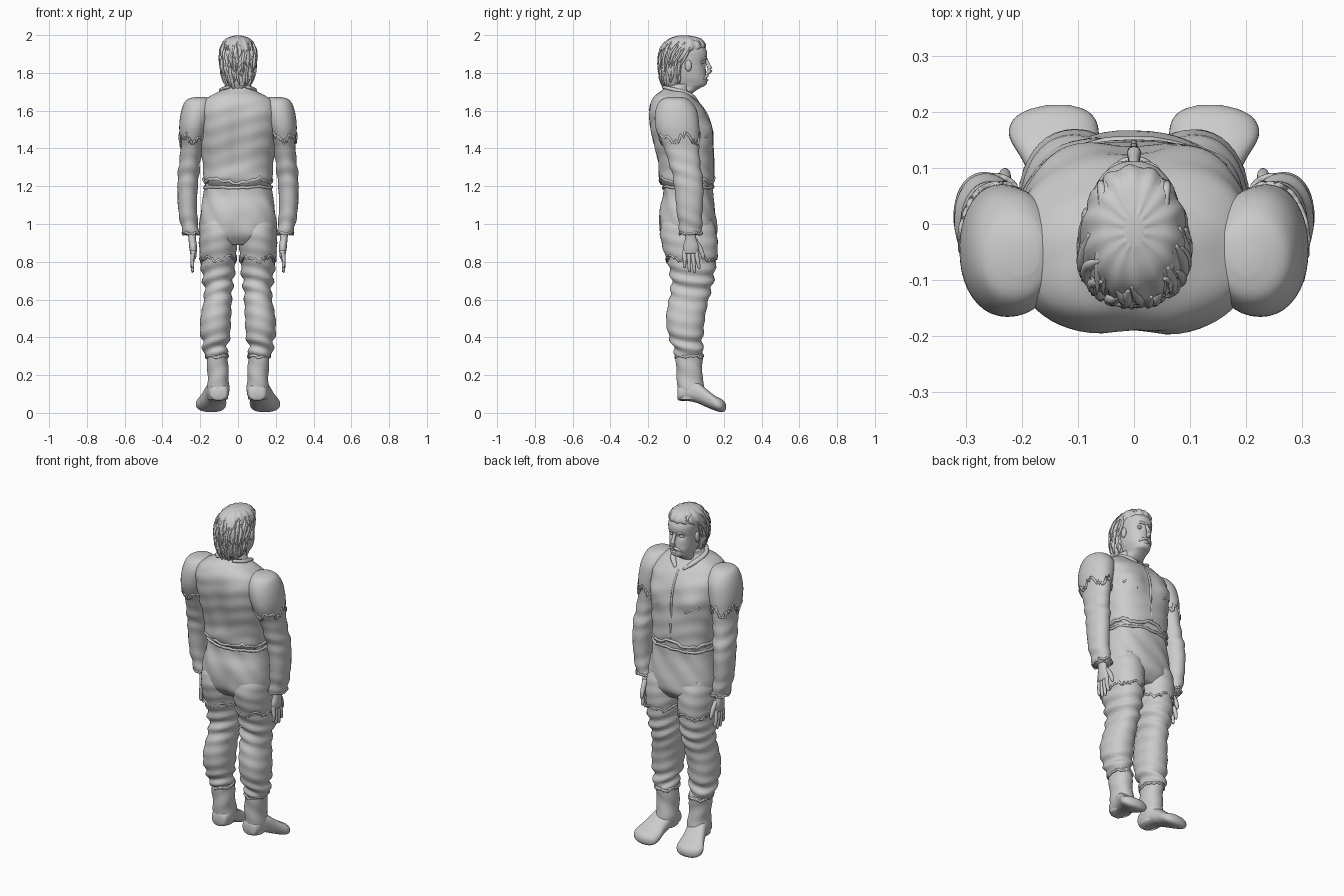
import bpy, bmesh, math, random
from math import sin, cos, pi, exp
from mathutils import Vector

random.seed(4)
if "Cube" in bpy.data.objects:
    bpy.data.objects.remove(bpy.data.objects["Cube"])

GREY = (.6, .6, .6, 1)
clay = bpy.data.materials.new("plain_grey")
clay.use_nodes = True
clay.diffuse_color = GREY
shader = clay.node_tree.nodes["Principled BSDF"]
shader.inputs["Base Color"].default_value = GREY
shader.inputs["Roughness"].default_value = .8


def bump(value, centre, width):
    return exp(-((value - centre) / width) ** 2)


def smooth_path(rows, steps):
    """Catmull-Rom interpolation through tuples of any length."""
    out = []
    for i in range(len(rows) - 1):
        a, b, c, d = (rows[max(0, min(len(rows) - 1, i + k))] for k in (-1, 0, 1, 2))
        for s in range(steps):
            t = s / steps
            out.append(tuple(.5 * (2*q + (r - p)*t + (2*p - 5*q + 4*r - u)*t*t
                                   + (3*q - p - 3*r + u)*t**3)
                             for p, q, r, u in zip(a, b, c, d)))
    return out + [rows[-1]]


def ring_point(row, angle, power=2.3, lift=0):
    """Point on one cross-section: (height, centre, half width, rear, front)."""
    h, cx, rx, y0, y1 = row
    e = 2 / power
    c, s = cos(angle), sin(angle)
    x = cx + (rx + lift) * math.copysign(abs(c) ** e, c)
    y = (y0 + y1) / 2 + ((y1 - y0) / 2 + lift) * math.copysign(abs(s) ** e, s)
    return Vector((x, y, h))


def on_surface(rows, z, angle, lift=0, power=2.3):
    """Point on a lofted surface at a given height."""
    rows = sorted(rows)
    z = max(rows[0][0], min(rows[-1][0], z))
    for a, b in zip(rows, rows[1:]):
        if z <= b[0]:
            t = (z - a[0]) / (b[0] - a[0])
            return ring_point(tuple(p + (q - p) * t for p, q in zip(a, b)), angle, power, lift)


def skin(bm, rings, closed=False):
    loops = [[bm.verts.new(p) for p in ring] for ring in rings]
    n = len(loops[0])
    pairs = list(zip(loops, loops[1:])) + ([(loops[-1], loops[0])] if closed else [])
    for a, b in pairs:
        for i in range(n):
            j = (i + 1) % n
            bm.faces.new((a[i], a[j], b[j], b[i]))
    if not closed:
        bm.faces.new(loops[0])
        bm.faces.new(loops[-1])


def finish(name, bm, side=1):
    for v in bm.verts:
        v.co.x *= side
    bmesh.ops.recalc_face_normals(bm, faces=bm.faces)
    mesh = bpy.data.meshes.new(name)
    bm.to_mesh(mesh)
    bm.free()
    mesh.shade_smooth()
    mesh.materials.append(clay)
    bpy.context.collection.objects.link(bpy.data.objects.new(name, mesh))


def loft(name, rows, power=2.3, shape=None, side=1, along_y=False, sides=40):
    bm = bmesh.new()
    rings = []
    for row in smooth_path(rows, 5):
        ring = []
        for k in range(sides):
            angle = 2 * pi * k / sides
            p = ring_point(row, angle, power, shape(angle, row[0]) if shape else 0)
            ring.append(Vector((p.x, p.z, p.y)) if along_y else p)
        rings.append(ring)
    skin(bm, rings)
    finish(name, bm, side)


def tubes(name, paths, side=1, closed=False, sides=8, flat=1):
    """Swept tubes; each path is a list of (x, y, z, radius)."""
    bm = bmesh.new()
    for path in paths:
        path = path if closed else smooth_path(path, 4)
        pts = [Vector(p[:3]) for p in path]
        rings = []
        for i, p in enumerate(pts):
            after = pts[(i + 1) % len(pts)] if closed else pts[min(i + 1, len(pts) - 1)]
            before = pts[i - 1] if closed or i else p
            q = (after - before).to_track_quat('Z', 'Y')
            r = path[i][3]
            rings.append([p + q @ Vector((r * cos(a), r * flat * sin(a), 0))
                          for a in (2 * pi * k / sides for k in range(sides))])
        skin(bm, rings, closed)
    finish(name, bm, side)


def band(name, rows, z, radius, wave, side=1, power=2.3):
    """Ragged hem running round a lofted part."""
    path = []
    for k in range(64):
        a = 2 * pi * k / 64
        dz = wave * (sin(5 * a) + random.uniform(-1, 1)) / 2
        path.append((*on_surface(rows, z + dz, a, 0, power), radius))
    tubes(name, [path], side, closed=True, sides=6)


def ball(name, centre, size, side=1):
    bm = bmesh.new()
    bmesh.ops.create_uvsphere(bm, u_segments=20, v_segments=12, radius=1)
    for v in bm.verts:
        v.co = Vector(centre) + Vector(a * b for a, b in zip(v.co, size))
    finish(name, bm, side)


# Torso in a short jacket
torso = [(1.2, 0, .17, -.12, .143), (1.24, 0, .182, -.145, .148), (1.32, 0, .187, -.15, .148),
         (1.42, 0, .2, -.175, .143), (1.5, 0, .208, -.193, .14), (1.58, 0, .212, -.2, .115),
         (1.64, 0, .195, -.19, .07), (1.68, 0, .145, -.165, .03), (1.71, 0, .085, -.125, .015),
         (1.74, 0, .065, -.1, .03)]


def torso_shape(a, z):
    spine = -.018 * bump(a, 1.5 * pi, .16) * bump(z, 1.45, .17)
    sternum = -.014 * bump(a, pi / 2, .16) * bump(z, 1.5, .07)
    chest = .012 * (bump(a, 1.05, .35) + bump(a, pi - 1.05, .35)) * bump(z, 1.48, .06)
    return spine + sternum + chest + .002 * sin(70 * z + 3 * sin(2 * a))


loft("jacket_torso", torso, 2.5, torso_shape, sides=64)
band("jacket_hem", torso, 1.23, .009, .018, power=2.5)
placket = [(*on_surface(torso, 1.24 + .05 * i, pi / 2, -.003), .006) for i in range(9)]
tubes("jacket_placket", [placket])

# Trousers
hips = [(1.22, 0, .176, -.12, .143), (1.15, 0, .183, -.12, .143), (1.08, 0, .195, -.14, .153),
        (1, 0, .204, -.145, .163), (.94, 0, .195, -.135, .16), (.89, 0, .15, -.09, .12)]
loft("trouser_seat", hips, 2.4, lambda a, z: -.014 * bump(a, 1.5 * pi, .15) * bump(z, .97, .08)
     + .0025 * sin(8 * a + 40 * z), sides=64)
band("waistband", hips, 1.195, .008, .006, power=2.4)
leg = [(1.02, .103, .09, -.12, .14), (.96, .104, .1, -.138, .16), (.88, .106, .1, -.125, .168),
       (.8, .105, .093, -.1, .16), (.72, .105, .084, -.08, .148), (.65, .104, .074, -.08, .133),
       (.58, .109, .075, -.095, .115), (.5, .118, .081, -.105, .1), (.42, .12, .079, -.095, .092),
       (.36, .12, .066, -.072, .085), (.32, .12, .063, -.062, .092), (.295, .115, .055, -.05, .085)]


def leg_folds(a, z):
    ripple = sin(90 * z + 2.5 * sin(a + 1))
    return .007 * ripple * (bump(z, .7, .08) + bump(z, .36, .05)) + .002 * ripple


# Boots
shaft = [(.315, .113, .057, -.056, .09), (.25, .108, .056, -.053, .086),
         (.18, .105, .056, -.048, .088), (.12, .105, .058, -.046, .1), (.07, .105, .052, -.042, .08)]
foot = [(-.046, .102, .03, .075, .13), (-.035, .102, .047, .065, .15), (.01, .105, .058, .063, .17),
        (.06, .115, .06, .052, .165), (.11, .13, .067, .03, .125), (.155, .142, .08, .012, .09),
        (.185, .142, .074, .004, .075), (.203, .138, .052, .008, .06), (.212, .135, .02, .02, .045)]

# Sleeves
arm = [(1.672, .2, .03, -.09, -.02), (1.655, .21, .065, -.135, .02), (1.6, .217, .083, -.162, .058),
       (1.52, .232, .079, -.163, .07), (1.45, .241, .066, -.14, .07), (1.4, .246, .058, -.115, .07),
       (1.32, .256, .056, -.09, .075), (1.25, .263, .056, -.07, .087), (1.18, .267, .053, -.06, .092),
       (1.08, .267, .05, -.05, .088), (1, .258, .046, -.04, .085), (.945, .246, .045, -.033, .085)]
palm = [(.97, .246, .024, .0, .05), (.92, .242, .02, -.005, .055), (.88, .238, .021, -.015, .068),
        (.845, .236, .017, -.014, .062)]
fingers = [[(.236, y, .86, .012), (.242, y * 1.15, .81, .011), (.24, y * 1.3, tip, .008),
            (.238, y * 1.3, tip - .008, .002)]
           for y, tip in ((-.006, .775), (.014, .755), (.034, .752), (.053, .77))]
fingers.append([(.236, .05, .91, .013), (.232, .075, .87, .013), (.23, .09, .83, .01),
                (.23, .093, .812, .003)])

for label, side in (("left", 1), ("right", -1)):
    loft(label + "_trouser_leg", leg, 2.2, leg_folds, side)
    band(label + "_thigh_flap", leg, .815, .006, .022, side)
    loft(label + "_boot_shaft", shaft, 2.2, lambda a, z: .002 * sin(60 * z + 2 * a), side)
    band(label + "_boot_cuff", shaft, .3, .007, .01, side)
    loft(label + "_boot_foot", foot, 2.4, None, side, along_y=True)
    loft(label + "_sleeve", arm, 2.1, lambda a, z: .0035 * sin(75 * z + 2 * sin(a)) *
         (bump(z, 1.28, .1) + bump(z, 1, .07)), side)
    band(label + "_sleeve_tear", arm, 1.45, .007, .04, side, 2.1)
    band(label + "_sleeve_cuff", arm, .95, .006, .012, side, 2.1)
    loft(label + "_palm", palm, 2.2, None, side)
    tubes(label + "_fingers", fingers, side, sides=10)
    # Collar and chest pocket flap
    tubes(label + "_collar", [[(.05, -.12, 1.725, .012), (.085, -.06, 1.71, .016),
                               (.07, .02, 1.685, .017), (.025, .06, 1.645, .011)]], side, flat=.7)
    flap = [(*on_surface(torso, 1.45 + .02 * sin(9 * t), t, .004, 2.5), .006) for t in (.75, .9, 1.05, 1.2)]
    tubes(label + "_pocket_flap", [flap], side)

# Head and face
head = [(1.69, 0, .06, -.09, .03), (1.72, 0, .053, -.08, .075), (1.738, 0, .056, -.08, .108),
        (1.77, 0, .067, -.08, .11), (1.8, 0, .073, -.09, .106), (1.85, 0, .079, -.1, .104),
        (1.885, 0, .082, -.11, .112), (1.92, 0, .083, -.12, .108), (1.96, 0, .068, -.1, .08),
        (1.985, 0, .03, -.05, .03)]
loft("head", head, 2.2, lambda a, z: -.014 * bump(z, 1.855, .014) *
     (bump(a, 1.15, .2) + bump(a, pi - 1.15, .2)), sides=64)
tubes("nose", [[(0, .104, 1.875, .008), (0, .117, 1.845, .01), (0, .127, 1.815, .013),
                (0, .112, 1.798, .01)]])
tubes("lower_lip", [[(-.024, .096, 1.762, .003), (0, .112, 1.762, .007), (.024, .096, 1.762, .003)]])
for label, side in (("left", 1), ("right", -1)):
    tubes(label + "_brow", [[(.012, .107, 1.876, .006), (.035, .1, 1.882, .007),
                             (.062, .068, 1.874, .004)]], side)
    tubes(label + "_moustache", [[(0, .112, 1.786, .008), (.02, .108, 1.782, .009),
                                  (.04, .092, 1.766, .004)]], side)
    ball(label + "_eye", (.032, .086, 1.856), (.013, .011, .008), side)
    ball(label + "_ear", (.083, .012, 1.838), (.011, .018, .03), side)

# Swept-back hair with separate locks
hair = [(1.715, 0, .05, -.115, -.03), (1.75, 0, .074, -.13, -.01), (1.8, 0, .086, -.138, 0),
        (1.86, 0, .091, -.142, .02), (1.9, 0, .094, -.14, .06), (1.935, 0, .091, -.13, .102),
        (1.965, 0, .079, -.11, .095), (1.985, 0, .057, -.08, .07), (1.997, 0, .018, -.04, .02)]
loft("hair", hair, 2.1, lambda a, z: .003 * sin(14 * a + 18 * z), sides=72)
locks = []
for i in range(64):
    a = 1.5 * pi + random.uniform(-1.9, 1.9)
    top = random.uniform(1.8, 1.975)
    drop = random.uniform(.07, .14)
    swirl = random.uniform(-.25, .25)
    lock = []
    for k, r in enumerate((.003, .009, .01, .007, .001)):
        t = k / 4
        z = max(top - drop * t, 1.71)
        lock.append((*on_surface(hair, z, a + swirl * sin(pi * t), .006 * t * t), r))
    locks.append(lock)
for i in range(13):
    x = -.06 + .01 * i
    locks.append([(x, .085 - 3 * x * x, 1.948, .006), (x * .95, .06, 1.97, .008),
                  (x * .9, 0, 1.988 - 4 * x * x, .008), (x * 1.05, -.07, 1.978 - 5 * x * x, .008),
                  (x * 1.1, -.125, 1.92, .002)])
tubes("hair_locks", locks, sides=6, flat=.7)
